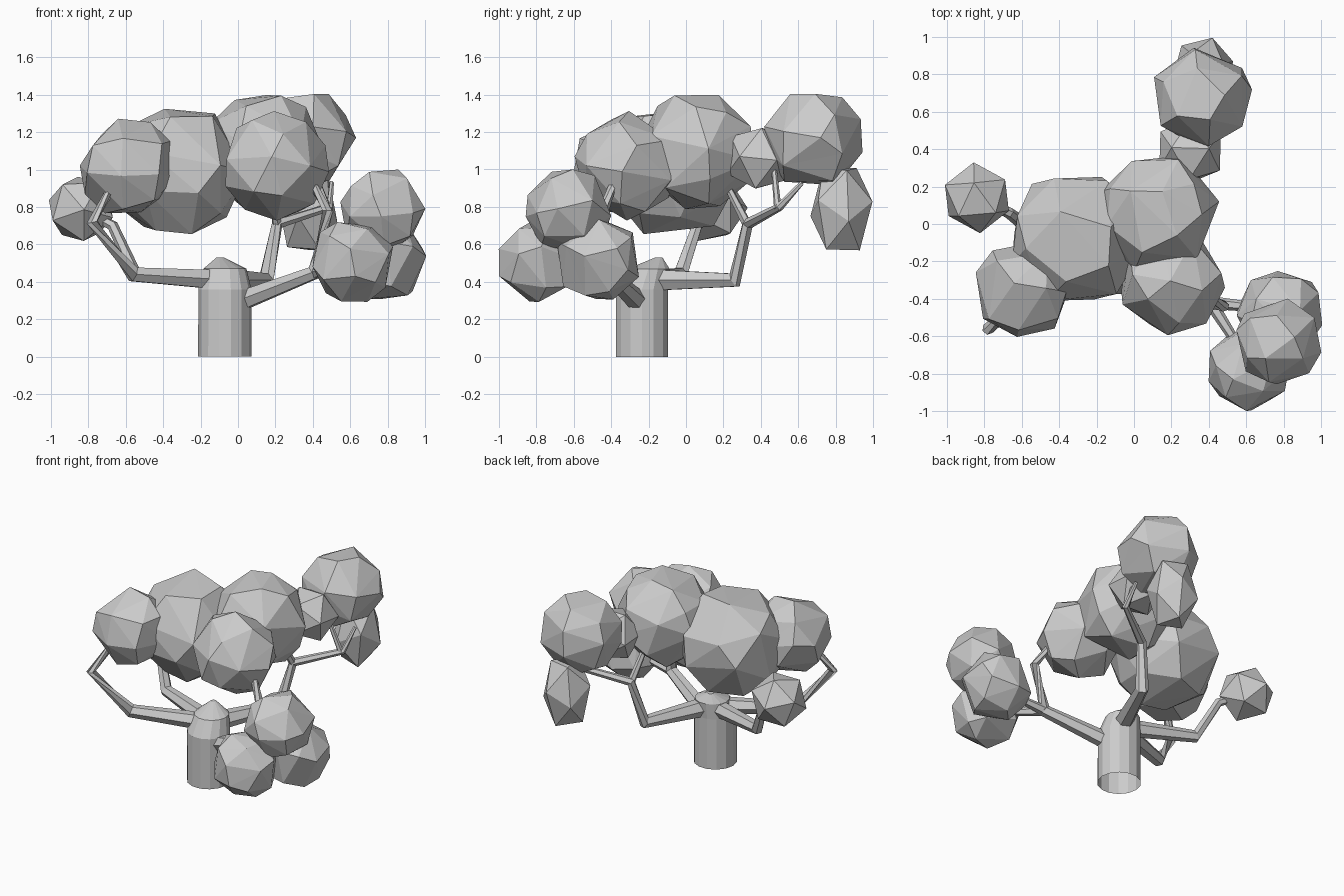
import bpy, bmesh, math, random
from mathutils import Vector, Matrix, Euler

if "Cube" in bpy.data.objects:
    bpy.data.objects.remove(bpy.data.objects["Cube"])

random.seed(4)


def finish(bm, name):
    bmesh.ops.recalc_face_normals(bm, faces=bm.faces[:])
    mesh = bpy.data.meshes.new(name)
    bm.to_mesh(mesh)
    bm.free()
    ob = bpy.data.objects.new(name, mesh)
    bpy.context.collection.objects.link(ob)
    return ob


def tube(name, points, sides, cap_start=True, upright=False):
    """Tapered faceted tube through (x, y, z, radius) points."""
    bm = bmesh.new()
    pos = [Vector(p[:3]) for p in points]
    rings = []
    for i, p in enumerate(pos):
        d = (pos[min(i + 1, len(pos) - 1)] - pos[max(i - 1, 0)]).normalized()
        if upright:
            u, v = Vector((1, 0, 0)), Vector((0, 1, 0))
        else:
            ref = Vector((0.3, -0.9, 0.2)) if abs(d.z) > 0.9 else Vector((0, 0, 1))
            u = d.cross(ref).normalized()
            v = d.cross(u)
        r = points[i][3]
        rings.append([bm.verts.new(p + r * (math.cos(a) * u + math.sin(a) * v))
                      for a in (2 * math.pi * k / sides for k in range(sides))])
    for a, b in zip(rings, rings[1:]):
        for k in range(sides):
            j = (k + 1) % sides
            bm.faces.new((a[k], a[j], b[j], b[k]))
    bm.faces.new(rings[-1])
    if cap_start:
        bm.faces.new(rings[0][::-1])
    return finish(bm, name)


def clump(name, centre, size, detail=2, keep=0.55):
    """Low-poly leaf clump: a turned icosphere, thinned to larger facets."""
    bm = bmesh.new()
    bmesh.ops.create_icosphere(bm, subdivisions=detail, radius=1)
    turn = Euler([random.uniform(0, 3) for _ in range(3)]).to_matrix().to_4x4()
    bm.transform(Matrix.Translation(centre) @ Matrix.Diagonal((*size, 1)) @ turn)
    ob = finish(bm, name)
    if detail > 1:
        mod = ob.modifiers.new("Facets", 'DECIMATE')
        mod.ratio = keep
    return ob


# Trunk, open underneath, narrowing to a blunt crown
tube("trunk", [(-0.07, -0.235, 0, 0.143), (-0.07, -0.235, 0.36, 0.142),
               (-0.07, -0.2, 0.47, 0.115), (-0.095, -0.145, 0.53, 0.02)],
     14, cap_start=False, upright=True)

# Main branches
branches = {
    "branch_front_left": [(-0.08, -0.22, 0.41, 0.06), (-0.56, -0.42, 0.44, 0.045),
                          (-0.78, -0.56, 0.72, 0.033), (-0.66, -0.46, 0.93, 0.022)],
    "branch_back_left": [(-0.08, -0.2, 0.41, 0.06), (-0.55, -0.03, 0.44, 0.042),
                         (-0.67, 0.06, 0.70, 0.03), (-0.84, 0.14, 0.79, 0.02)],
    "branch_back": [(-0.05, -0.18, 0.41, 0.065), (0.15, 0.26, 0.41, 0.045),
                    (0.21, 0.33, 0.71, 0.032), (0.49, 0.5, 0.80, 0.022),
                    (0.5, 0.62, 0.93, 0.013)],
    "branch_front_right": [(-0.03, -0.24, 0.28, 0.06), (0.41, -0.42, 0.45, 0.042),
                           (0.48, -0.44, 0.78, 0.03), (0.40, -0.39, 0.92, 0.022)],
    # Side twigs
    "twig_lower_front": [(0.41, -0.42, 0.45, 0.035), (0.62, -0.75, 0.5, 0.02)],
    "twig_lower_side": [(0.41, -0.42, 0.45, 0.035), (0.79, -0.46, 0.5, 0.02)],
    "twig_back": [(0.48, 0.49, 0.79, 0.02), (0.40, 0.47, 1.0, 0.015)],
    "twig_middle": [(0.21, 0.33, 0.70, 0.026), (0.17, 0.2, 0.95, 0.018)],
}
for name, pts in branches.items():
    tube(name, pts, 6)

# Leaf clumps: centre, radius, detail
leaves = [
    ("leaves_main_left", (-0.32, -0.08, 0.99), 0.36, 2),
    ("leaves_main_right", (0.13, 0.06, 1.10), 0.32, 2),
    ("leaves_front_left", (-0.59, -0.35, 1.01), 0.26, 2),
    ("leaves_front_right", (0.20, -0.31, 1.02), 0.28, 2),
    ("leaves_back", (0.36, 0.68, 1.16), 0.265, 2),
    ("leaves_low_top", (0.77, -0.63, 0.78), 0.228, 2),
    ("leaves_low_front", (0.61, -0.78, 0.51), 0.222, 2),
    ("leaves_low_side", (0.78, -0.47, 0.52), 0.23, 2),
    ("leaves_link", (0.30, 0.39, 1.06), 0.19, 1),
    ("leaves_far_left", (-0.84, 0.14, 0.79), 0.19, 1),
]
for name, c, r, detail in leaves:
    clump(name, c, (r, r, r), detail, 0.6 if r > 0.3 else 0.5)
clump("leaves_back_hanging", (0.37, 0.83, 0.79), (0.17, 0.175, 0.27), 1)
